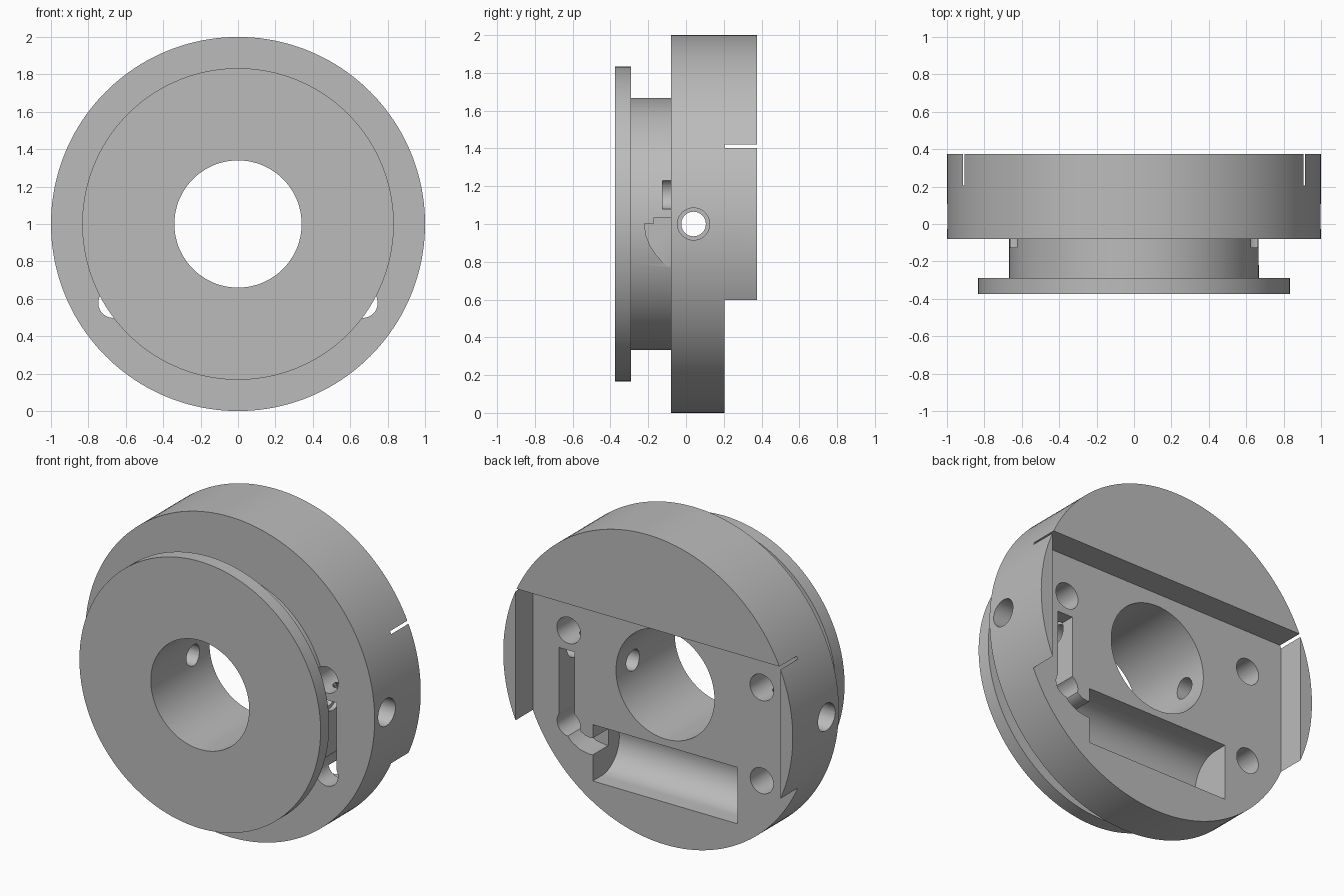
import bpy, bmesh, math
from mathutils import Vector

old = bpy.data.objects.get("Cube")
if old:
    bpy.data.objects.remove(old, do_unlink=True)

steel = bpy.data.materials.new("plain grey steel")
steel.use_nodes = True
GREY = (0.5, 0.5, 0.5, 1)
steel.diffuse_color = GREY
steel.node_tree.nodes["Principled BSDF"].inputs["Base Color"].default_value = GREY


def finish(name, bm):
    bmesh.ops.recalc_face_normals(bm, faces=bm.faces)
    mesh = bpy.data.meshes.new(name)
    bm.to_mesh(mesh)
    bm.free()
    mesh.materials.append(steel)
    ob = bpy.data.objects.new(name, mesh)
    bpy.context.collection.objects.link(ob)
    return ob


def lathe(name, profile, steps=160):
    """Spin closed (radius, y) profile round the y axis at z = 1."""
    bm = bmesh.new()
    vs = [bm.verts.new((r, y, 1)) for r, y in profile]
    edges = [bm.edges.new((vs[i - 1], vs[i])) for i in range(len(vs))]
    bmesh.ops.spin(bm, geom=vs + edges, cent=(0, 0, 1), axis=(0, 1, 0),
                   angle=math.tau, steps=steps, use_merge=True)
    bmesh.ops.remove_doubles(bm, verts=bm.verts, dist=1e-5)
    return finish(name, bm)


def prism(name, outline, axis, start, end):
    """Extrude an outline: (x, z) along y, or (y, z) along x."""
    def place(a, b, d):
        return (a, d, b) if axis == "y" else (d, a, b)
    bm = bmesh.new()
    face = bm.faces.new([bm.verts.new(place(a, b, start)) for a, b in outline])
    out = bmesh.ops.extrude_face_region(bm, geom=[face])
    top = [v for v in out["geom"] if isinstance(v, bmesh.types.BMVert)]
    shift = Vector(place(0, 0, end - start))
    bmesh.ops.translate(bm, verts=top, vec=shift)
    return finish(name, bm)


def arc(a, b, r, first=0, last=360, n=40):
    full = last - first == 360
    angles = [math.radians(first + (last - first) * i / n) for i in range(n if full else n + 1)]
    return [(a + r * math.cos(t), b + r * math.sin(t)) for t in angles]


def rect(a0, a1, b0, b1):
    return [(a0, b0), (a1, b0), (a1, b1), (a0, b1)]


def band(path, r):
    """Outline of a path thickened by r with a rounded far end."""
    pts = [Vector(p) for p in path]
    left, right = [], []
    for i, p in enumerate(pts):
        d = (pts[min(i + 1, len(pts) - 1)] - pts[max(i - 1, 0)]).normalized()
        n = Vector((-d.y, d.x)) * r
        left.append(tuple(p + n))
        right.append(tuple(p - n))
    heading = math.degrees(math.atan2(d.y, d.x))
    cap = arc(*pts[-1], r, heading - 90, heading + 90, 14)
    return right[:-1] + cap + left[-2::-1]


# Stepped disc: body, narrower hub, front flange and central bore
hub = lathe("flanged_hub", [(0.34, -0.375), (0.833, -0.375), (0.833, -0.29), (0.667, -0.29),
                            (0.667, -0.08), (1, -0.08), (1, 0.375), (0.34, 0.375)])

# Wide rear recess leaving the top block and two side ears
cutters = [prism("rear_recess", rect(-0.915, 0.915, -0.5, 1.42), "y", 0.205, 0.6)]

# Mounting holes and stepped cross holes
for side in (-1, 1):
    cutters.append(prism("upper_hole", arc(side * 0.667, 1.16, 0.082), "y", -0.125, 0.7))
    cutters.append(prism("lower_hole", arc(side * 0.667, 0.578, 0.08), "y", -0.2, 0.7))
    cutters.append(prism("counterbore", arc(0.04, 1, 0.085), "x", side * 0.6, side * 1.3))
cutters.append(prism("cross_hole", arc(0.04, 1, 0.065), "x", -1.2, 1.2))

# U-shaped trough across the lower back
trough = arc(0.12, 0.44, 0.176, 90, 270) + [(0.5, 0.264), (0.5, 0.616)]
cutters.append(prism("trough", trough, "x", -0.5, 0.5))

# Side slot with a curved floor running into the hub
floor = [(0.5, 1.035), (-0.17, 1.035), (-0.17, 1.003), (-0.22, 1.003), (-0.212, 0.94),
         (-0.19, 0.885), (-0.16, 0.84), (-0.125, 0.8), (-0.09, 0.772), (-0.09, 0.58), (0.5, 0.58)]
cutters.append(prism("side_slot", floor, "x", 0.628, 0.735))

# Shallow curved channel from the lower hole to the trough
tail = [(0.667, 0.6), (0.65, 0.55), (0.615, 0.51), (0.57, 0.485), (0.52, 0.477), (0.455, 0.485)]
cutters.append(prism("curved_channel", band(tail, 0.052), "y", 0.05, 0.5))

# Cut every shape out of the disc
bpy.context.view_layer.objects.active = hub
for cutter in cutters:
    cutter.hide_render = True
    mod = hub.modifiers.new(cutter.name, "BOOLEAN")
    mod.operation = "DIFFERENCE"
    mod.solver = "EXACT"
    mod.object = cutter
    bpy.ops.object.modifier_apply(modifier=mod.name)
    bpy.data.objects.remove(cutter, do_unlink=True)

bpy.ops.object.select_all(action="DESELECT")
hub.select_set(True)
bpy.ops.object.shade_smooth_by_angle(angle=math.radians(30))
